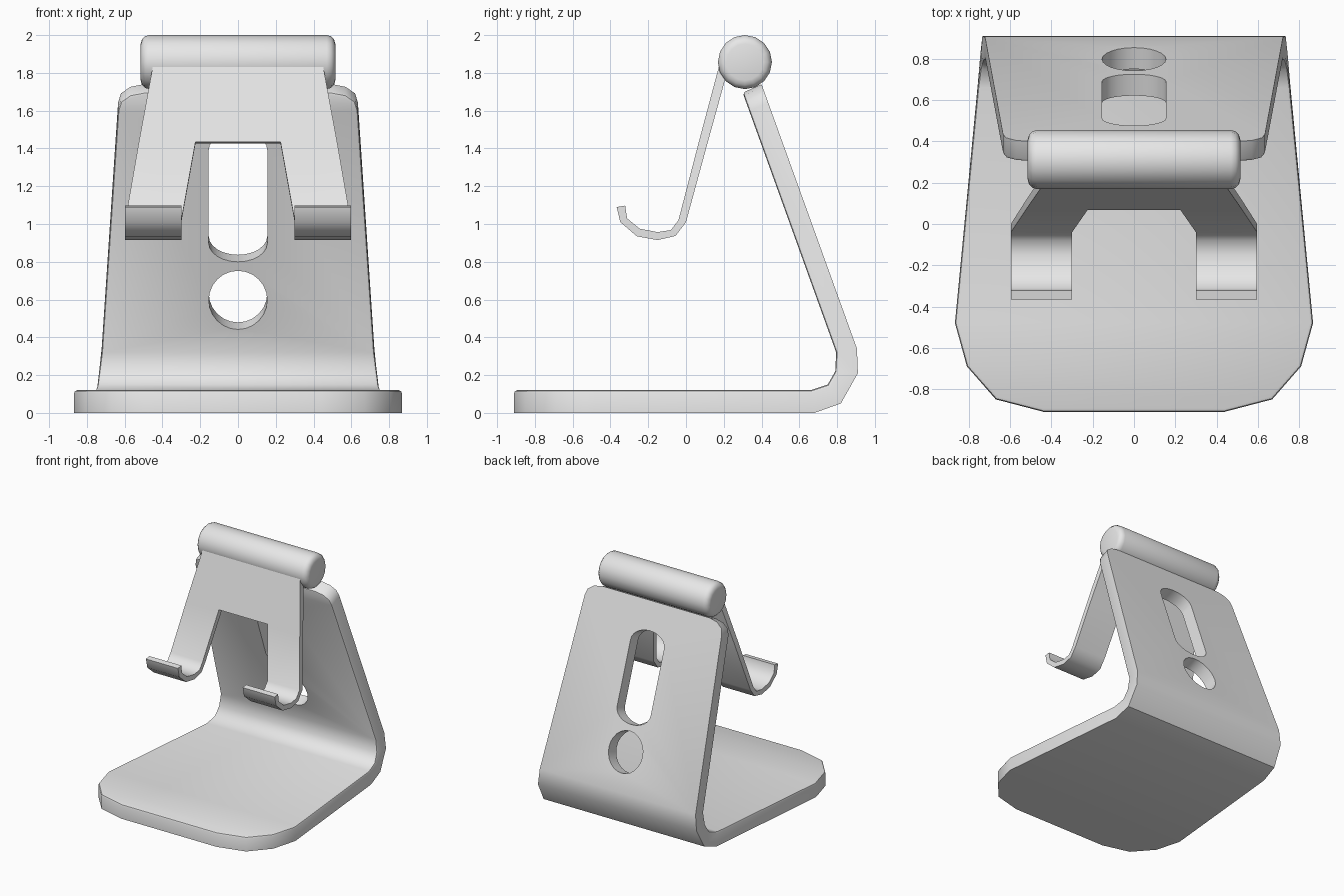
import bpy, bmesh, math

if "Cube" in bpy.data.objects:
    bpy.data.objects.remove(bpy.data.objects["Cube"])

grey = bpy.data.materials.new("light grey")
grey.diffuse_color = (0.8, 0.8, 0.8, 1)
grey.use_nodes = True
grey.node_tree.nodes["Principled BSDF"].inputs["Base Color"].default_value = grey.diffuse_color


def add_object(bm, name):
    bmesh.ops.recalc_face_normals(bm, faces=bm.faces)
    mesh = bpy.data.meshes.new(name)
    bm.to_mesh(mesh)
    bm.free()
    ob = bpy.data.objects.new(name, mesh)
    bpy.context.collection.objects.link(ob)
    mesh.materials.append(grey)
    return ob


def activate(ob):
    bpy.ops.object.select_all(action='DESELECT')
    ob.select_set(True)
    bpy.context.view_layer.objects.active = ob


def smooth(ob, degrees=45):
    activate(ob)
    bpy.ops.object.shade_smooth_by_angle(angle=math.radians(degrees))


def strip(bm, stations):
    """Bent sheet: each station is (outer yz, inner yz, x0, x1)."""
    rings = []
    for o, i, x0, x1 in stations:
        rings.append([bm.verts.new(p) for p in
                      ((x0, *o), (x1, *o), (x1, *i), (x0, *i))])
    for a, b in zip(rings, rings[1:]):
        for k in range(4):
            m = (k + 1) % 4
            bm.faces.new((a[k], a[m], b[m], b[k]))
    bm.faces.new(rings[0])
    bm.faces.new(rings[-1])
    return rings


def lerp(a, b, t):
    return tuple(p + (q - p) * t for p, q in zip(a, b))


# Stand: base plate, bend and leaning back plate as one sheet
base = [(-0.91, 0.44), (-0.85, 0.67), (-0.69, 0.81), (-0.48, 0.868)]
stations = [((y, 0), (y, 0.12), -w, w) for y, w in base]
bend = [((0.68, 0), (0.66, 0.12), 0.757), ((0.82, 0.05), (0.75, 0.15), 0.745),
        ((0.91, 0.21), (0.79, 0.22), 0.735), ((0.905, 0.34), (0.795, 0.32), 0.722)]
stations += [(o, i, -w, w) for o, i, w in bend]
for t, w in ((0.93, 0.635), (0.965, 0.62), (0.99, 0.57), (1, 0.5)):
    stations.append((lerp((0.905, 0.34), (0.40, 1.74), t),
                     lerp((0.795, 0.32), (0.30, 1.695), t), -w, w))
bm = bmesh.new()
rings = strip(bm, stations)
# soften the rim of the inner face
rim = [bm.edges.get((a[k], b[k])) for a, b in zip(rings, rings[1:]) for k in (2, 3)]
rim += [bm.edges.get((r[2], r[3])) for r in (rings[0], rings[-1])]
bmesh.ops.bevel(bm, geom=rim, offset=0.016, segments=2, profile=0.5, affect='EDGES')
stand = add_object(bm, "stand")

# Slot and round hole, cut square to the back plate
TILT = math.atan2(0.495, 1.375)


def cut_hole(name, z, straight, cap, half_width=0.155):
    y = 0.795 - (z - 0.32) * math.tan(TILT)
    bm = bmesh.new()
    loops = []
    for depth in (-0.15, 0.3):
        loop = []
        for k in range(26):
            a = math.pi * (k % 13) / 12 + (math.pi if k > 12 else 0)
            s = cap * math.sin(a) + (straight if k < 13 else -straight)
            if straight == 0 and k in (13, 25):
                continue
            loop.append(bm.verts.new((half_width * math.cos(a),
                                      y - s * math.sin(TILT) + depth * math.cos(TILT),
                                      z + s * math.cos(TILT) + depth * math.sin(TILT))))
        bm.faces.new(loop)
        loops.append(loop)
    n = len(loops[0])
    for k in range(n):
        m = (k + 1) % n
        bm.faces.new((loops[0][k], loops[0][m], loops[1][m], loops[1][k]))
    cutter = add_object(bm, name)
    cutter.hide_render = True
    mod = stand.modifiers.new(name, 'BOOLEAN')
    mod.operation = 'DIFFERENCE'
    mod.solver = 'EXACT'
    mod.object = cutter
    activate(stand)
    bpy.ops.object.modifier_apply(modifier=mod.name)
    bpy.data.objects.remove(cutter)


cut_hole("slot_cutter", 1.145, 0.262, 0.105)
cut_hole("round_cutter", 0.597, 0, 0.165)
smooth(stand, 40)

# Hinge roller with rounded ends
bpy.ops.mesh.primitive_cylinder_add(vertices=16, radius=0.143, depth=1.03,
                                    location=(0, 0.312, 1.857),
                                    rotation=(0, math.pi / 2, 0))
roller = bpy.context.object
roller.name = "hinge_roller"
roller.data.materials.append(grey)
bm = bmesh.new()
bm.from_mesh(roller.data)
ends = [e for e in bm.edges if abs(e.verts[0].co.z - e.verts[1].co.z) < 1e-4]
bmesh.ops.bevel(bm, geom=ends, offset=0.045, segments=3, profile=0.5, affect='EDGES')
bm.to_mesh(roller.data)
bm.free()
smooth(roller)

# Cradle: tapered plate with two legs ending in hooks
top = ((0.225, 1.83), (0.176, 1.84))
mid = ((0.113, 1.425), (0.068, 1.435))
hook = [((0.0, 1.01), (-0.04, 1.02)), ((-0.055, 0.937), (-0.08, 0.968)),
        ((-0.15, 0.915), (-0.15, 0.957)), ((-0.26, 0.935), (-0.245, 0.975)),
        ((-0.348, 1.01), (-0.312, 1.03)), ((-0.367, 1.09), (-0.322, 1.097))]
bm = bmesh.new()
strip(bm, [(*top, -0.45, 0.45), (*mid, -0.525, 0.525)])
for side in (-1, 1):
    strip(bm, [(*mid, side * 0.225, side * 0.525)] +
          [(o, i, side * 0.30, side * 0.597) for o, i in hook])
cradle = add_object(bm, "phone_cradle")
smooth(cradle)
